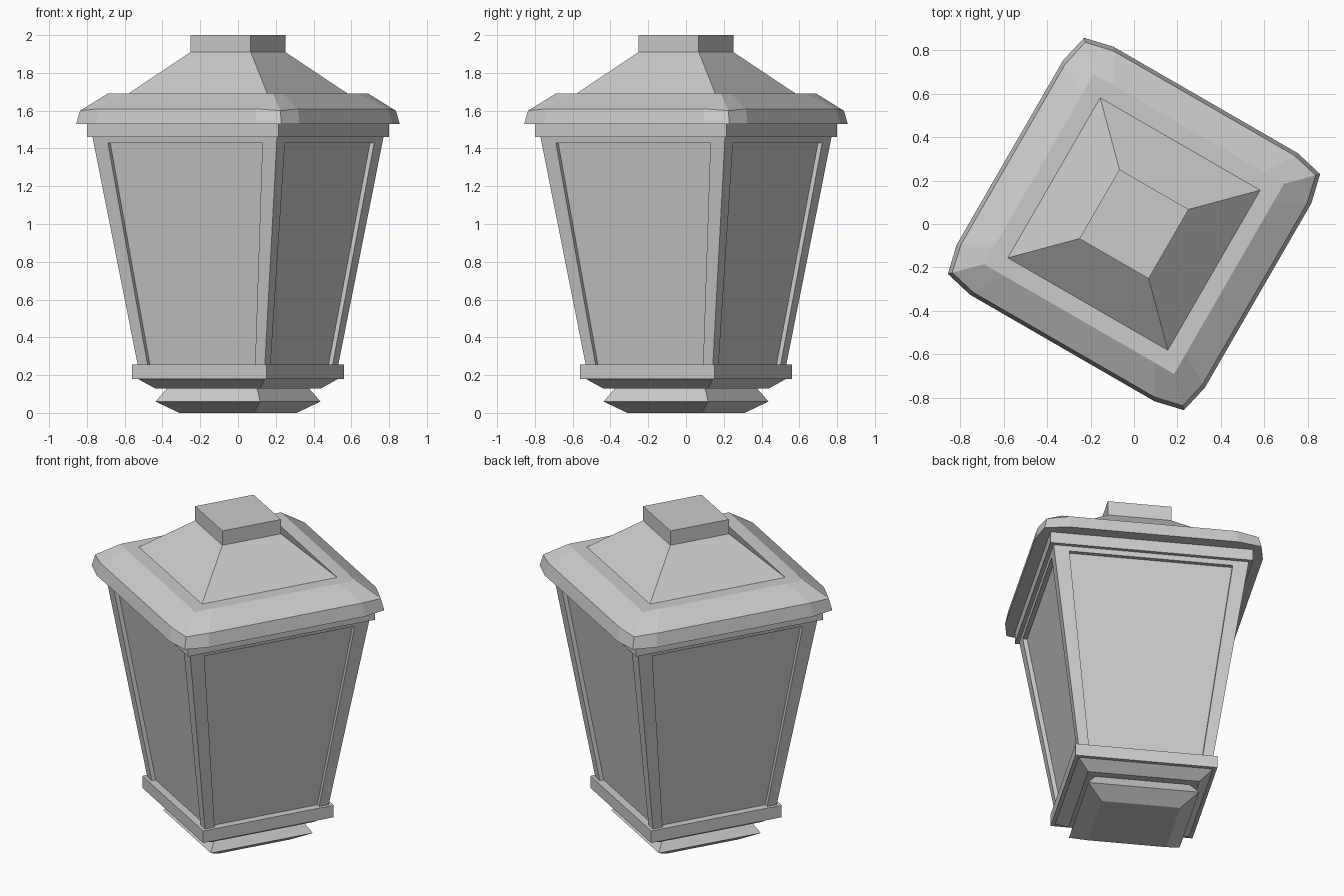
import bpy, bmesh, math

if "Cube" in bpy.data.objects:
    bpy.data.objects.remove(bpy.data.objects["Cube"])

TURN = math.radians(-30)  # the whole lantern is turned about z


def loft(name, rings):
    """Closed solid through rings of (x, y, z) points, capped at both ends."""
    bm = bmesh.new()
    loops = [[bm.verts.new(p) for p in ring] for ring in rings]
    n = len(loops[0])
    for lo, hi in zip(loops, loops[1:]):
        for i in range(n):
            j = (i + 1) % n
            bm.faces.new((lo[i], lo[j], hi[j], hi[i]))
    bm.faces.new(loops[0][::-1])
    bm.faces.new(loops[-1])
    bmesh.ops.recalc_face_normals(bm, faces=bm.faces)
    me = bpy.data.meshes.new(name)
    bm.to_mesh(me)
    bm.free()
    ob = bpy.data.objects.new(name, me)
    ob.rotation_euler.z = TURN
    bpy.context.collection.objects.link(ob)
    return ob


def square(a, z):
    return [(-a, -a, z), (a, -a, z), (a, a, z), (-a, a, z)]


def tiers(name, profile):
    return loft(name, [square(a, z) for a, z in profile])


def eave_ring(corner, zc, side, t, z):
    """Square ring with clipped-looking corners: three points per corner."""
    pts = []
    for k in range(4):
        c, s = round(math.cos(k * math.pi / 2)), round(math.sin(k * math.pi / 2))
        for x, y, h in ((side, t, z), (corner, corner, zc), (t, side, z)):
            pts.append((c * x - s * y, s * x + c * y, h))
    return pts


# Base: foot, underside taper and ledge
tiers("foot", [(0.227, 0), (0.32, 0.06), (0.275, 0.13)])
tiers("base_taper", [(0.322, 0.13), (0.388, 0.18)])
tiers("base_ledge", [(0.41, 0.18), (0.41, 0.255)])

# Glass body, set back behind the posts
Z0, Z1, ZR = 0.25, 1.46, 1.43
A0, A1 = 0.388, 0.564
DEPTH = 0.025
tiers("glass_body", [(A0 - DEPTH, Z0), (A1 - DEPTH, Z1)])

# Four leaning corner posts
W0, W1 = 0.06, 0.088
for k, (sx, sy) in enumerate(((1, 1), (-1, 1), (-1, -1), (1, -1))):
    rings = []
    for a, w, z in ((A0, W0, Z0), (A1, W1, Z1)):
        b = a - w
        rings.append([(sx * x, sy * y, z) for x, y in ((b, b), (a, b), (a, a), (b, a))])
    loft(f"corner_post_{k + 1}", rings)

# Top rail and collar under the roof
tiers("top_rail", [(A0 + (A1 - A0) * (ZR - Z0) / (Z1 - Z0), ZR), (A1, Z1)])
tiers("collar", [(0.586, 1.46), (0.586, 1.535)])

# Eave with bowed sides and drawn-in corners
loft("eave", [
    eave_ring(0.627, 1.53, 0.659, 0.49, 1.53),
    eave_ring(0.612, 1.60, 0.642, 0.48, 1.61),
    eave_ring(0.505, 1.69, 0.505, 0.40, 1.69),
])

# Hipped roof and finial block
tiers("roof", [(0.425, 1.69), (0.184, 1.91)])
tiers("top_block", [(0.184, 1.91), (0.184, 2.0)])
